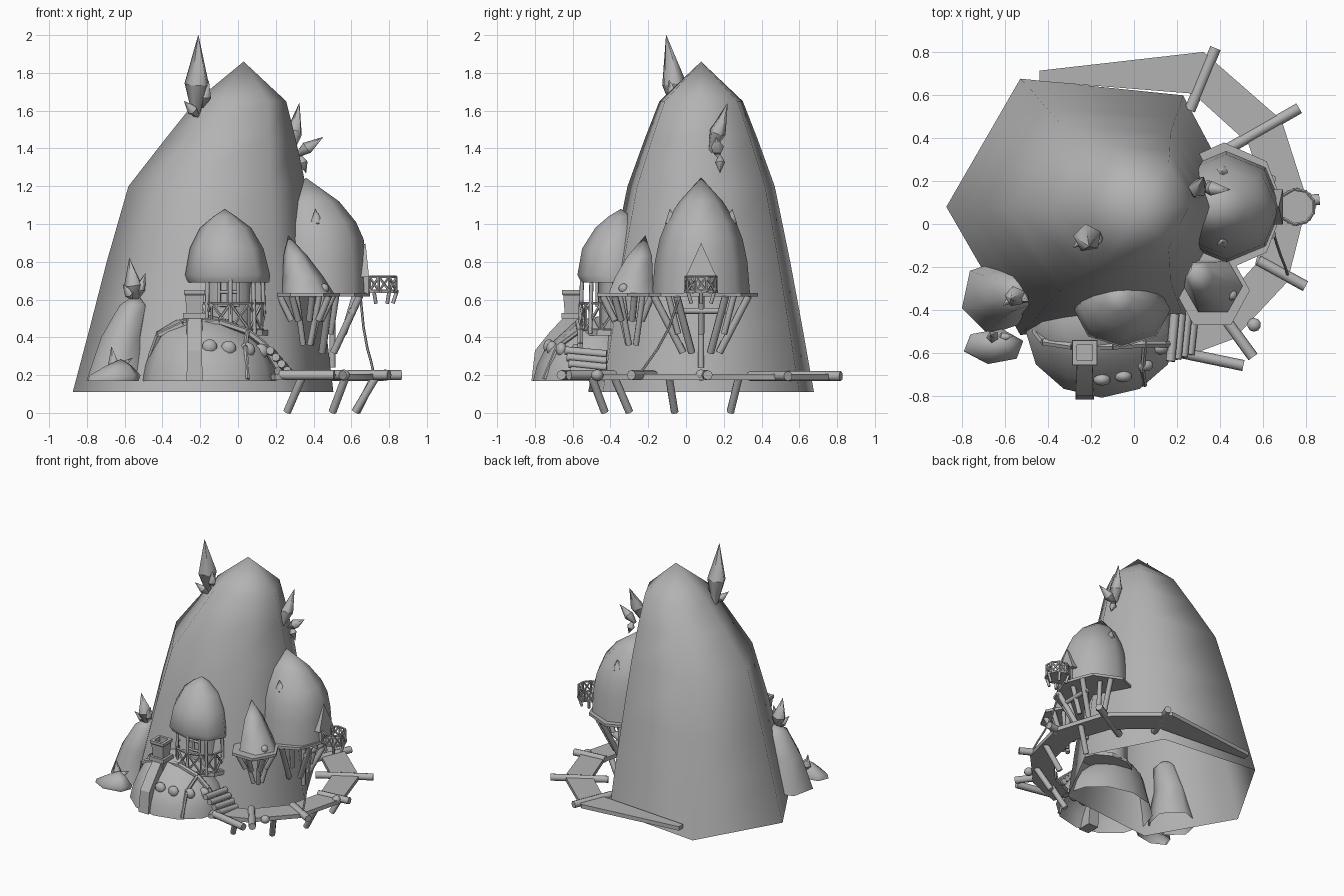
import bpy, bmesh, math
from math import sin, cos, pi, radians
from mathutils import Vector, Matrix

if "Cube" in bpy.data.objects:
    bpy.data.objects.remove(bpy.data.objects["Cube"])

stone = bpy.data.materials.new("plain grey")
stone.use_nodes = True
GREY = (0.45, 0.45, 0.45, 1)
stone.diffuse_color = GREY
stone.node_tree.nodes["Principled BSDF"].inputs["Base Color"].default_value = GREY


def finish(name, bm, angle=50):
    """Turn a bmesh into a shaded object."""
    bmesh.ops.recalc_face_normals(bm, faces=bm.faces)
    mesh = bpy.data.meshes.new(name)
    bm.to_mesh(mesh)
    bm.free()
    ob = bpy.data.objects.new(name, mesh)
    bpy.context.collection.objects.link(ob)
    mesh.materials.append(stone)
    bpy.ops.object.select_all(action='DESELECT')
    ob.select_set(True)
    bpy.context.view_layer.objects.active = ob
    bpy.ops.object.shade_smooth_by_angle(angle=radians(angle))
    return ob


def loft(name, rings, apex=None, sides=6, phase=0, angle=72, base=True):
    """Skin stacked rings (z, cx, cy, rx, ry); the base may be left open."""
    bm = bmesh.new()
    loops = []
    for z, cx, cy, rx, ry in rings:
        loops.append([bm.verts.new((cx + rx * cos(2 * pi * i / sides + phase),
                                    cy + ry * sin(2 * pi * i / sides + phase), z))
                      for i in range(sides)])
    for a, b in zip(loops, loops[1:]):
        for i in range(sides):
            j = (i + 1) % sides
            bm.faces.new((a[i], a[j], b[j], b[i]))
    if base:
        bm.faces.new(loops[0][::-1])
    if apex:
        tip = bm.verts.new(apex)
        for i in range(sides):
            bm.faces.new((loops[-1][i], loops[-1][(i + 1) % sides], tip))
    else:
        bm.faces.new(loops[-1])
    return finish(name, bm, angle)


def add_beam(bm, a, b, r1, r2=None, sides=8):
    a, b = Vector(a), Vector(b)
    turn = (b - a).to_track_quat('Z', 'Y').to_matrix().to_4x4()
    bmesh.ops.create_cone(bm, cap_ends=True, segments=sides, radius1=r1,
                          radius2=r1 if r2 is None else r2, depth=(b - a).length,
                          matrix=Matrix.Translation((a + b) / 2) @ turn)


def beams(name, pairs, r, sides=8):
    bm = bmesh.new()
    for a, b in pairs:
        add_beam(bm, a, b, r, sides=sides)
    return finish(name, bm)


def path(name, pts, r, sides=6):
    return beams(name, list(zip(pts, pts[1:])), r, sides)


def crystals(name, items):
    """Pointed shards, each (base, tip, radius), widest below the middle."""
    bm = bmesh.new()
    for base, tip, r in items:
        base, tip = Vector(base), Vector(tip)
        mid = base.lerp(tip, 0.4)
        add_beam(bm, base, mid, r * 0.3, r, 5)
        add_beam(bm, mid, tip, r, 0.001, 5)
    return finish(name, bm, 75)


def ball(name, centre, size):
    bm = bmesh.new()
    bmesh.ops.create_uvsphere(bm, u_segments=10, v_segments=7, radius=1,
                              matrix=Matrix.Translation(centre) @ Matrix.Diagonal((*size, 1)))
    return finish(name, bm)


def fence(name, centre, r, height, start, end, panels, thick=0.006):
    """Curved railing with crossed braces between its posts."""
    up = Vector((0, 0, height))
    base = [Vector(centre) + Vector((r * cos(t), r * sin(t), 0)) for t in
            (radians(start + (end - start) * i / panels) for i in range(panels + 1))]
    pairs = [(p, p + up) for p in base]
    for p, q in zip(base, base[1:]):
        pairs += [(p, q + up), (q, p + up), (p + up, q + up), (p, q)]
    return beams(name, pairs, thick, 5)


def struts(name, centre, r_top, r_low, drop, angles, thick):
    c = Vector(centre)
    pairs = []
    for d in angles:
        out = Vector((cos(radians(d)), sin(radians(d)), 0))
        pairs.append((c + out * r_top, c + out * r_low - Vector((0, 0, drop))))
    return beams(name, pairs, thick)


# Main hollow peak, open below, narrower on its +x side
peak = loft("mountain", [(.11, -.185, .08, .69, .69), (.45, -.16, .08, .625, .62),
                         (.8, -.14, .08, .555, .545), (1.2, -.11, .08, .47, .45),
                         (1.45, -.04, .08, .345, .345), (1.65, .015, .08, .24, .255)],
            apex=(.03, .08, 1.86), base=False)
for v in peak.data.vertices:
    if v.index % 6 in (1, 5):
        side = v.co.y - .08
        v.co.x += abs(side) * .115
        v.co.y -= side * .13

# Side rocks
loft("left_spire", [(.17, -.64, -.34, .17, .18), (.4, -.61, -.33, .12, .13),
                    (.57, -.55, -.32, .08, .09)], apex=(-.54, -.31, .63), phase=.3, base=False)
loft("low_rock", [(.17, -.66, -.57, .14, .08), (.2, -.65, -.57, .14, .085),
                  (.25, -.63, -.56, .07, .05)], apex=(-.62, -.55, .285), phase=.3, base=False)

# Crystal clusters
crystals("peak_crystals", [((-.22, -.04, 1.57), (-.21, -.105, 2.0), .068),
                           ((-.19, -.05, 1.62), (-.155, -.09, 1.76), .035),
                           ((-.21, -.06, 1.57), (-.285, -.11, 1.65), .03)])
crystals("side_crystals", [((.28, .13, 1.38), (.325, .22, 1.64), .046),
                           ((.31, .17, 1.36), (.45, .16, 1.46), .036),
                           ((.33, .18, 1.36), (.36, .18, 1.27), .028)])
crystals("spire_crystals", [((-.54, -.33, .58), (-.575, -.35, .82), .05),
                            ((-.54, -.33, .6), (-.49, -.36, .74), .03),
                            ((-.55, -.33, .6), (-.61, -.38, .68), .028)])
crystals("rock_crystals", [((-.65, -.53, .2), (-.67, -.52, .35), .03),
                           ((-.64, -.53, .23), (-.56, -.52, .29), .022)])
crystals("hut_crystals", [((.415, s * .15 + .08, .96), (.41, s * .165 + .08, 1.08), .036)
                          for s in (-1, 1)])

# Rounded front house with its ridge, ribs and porthole hoods
loft("front_house", [(.17, -.15, -.5, .355, .31), (.25, -.15, -.5, .34, .29),
                     (.34, -.155, -.49, .305, .255), (.43, -.19, -.46, .24, .185),
                     (.49, -.18, -.44, .15, .14)], apex=(-.17, -.41, .52), sides=12, base=False)
path("house_ridge", [(-.46, -.5, .3), (-.42, -.55, .41), (-.29, -.57, .47), (-.1, -.57, .48),
                     (.05, -.56, .43), (.14, -.56, .36), (.21, -.56, .24)], .018)
path("house_rib", [(.05, -.57, .43), (.04, -.68, .35), (.05, -.75, .18)], .012)
for i, x in enumerate((-.15, -.05, .05, .12)):
    y = -.49 - .255 * math.sqrt(1 - ((x + .155) / .305) ** 2)
    ball(f"porthole_{i + 1}", (x, y + .02, .35 - i * .008), (.042, .03, .04))

# Chimney and buttress
sq = dict(sides=4, phase=pi / 4, angle=30)
loft("chimney", [(.3, -.23, -.6, .06, .06), (.5, -.23, -.6, .06, .06),
                 (.5, -.23, -.6, .085, .085), (.53, -.23, -.6, .085, .085),
                 (.53, -.23, -.6, .06, .06), (.62, -.23, -.6, .07, .07),
                 (.63, -.23, -.6, .08, .08), (.65, -.23, -.6, .08, .08),
                 (.65, -.23, -.6, .05, .05), (.6, -.23, -.6, .05, .05)], **sq)
loft("buttress", [(.17, -.23, -.765, .06, .075), (.33, -.23, -.75, .055, .07),
                  (.43, -.23, -.67, .055, .07), (.5, -.23, -.61, .05, .06)], **sq)

# Central hut: overhanging open cap on a railed porch
loft("central_cap", [(.69, -.05, -.39, .215, .165), (.73, -.055, -.4, .225, .175),
                     (.87, -.06, -.38, .195, .17), (.98, -.065, -.36, .135, .12),
                     (1.04, -.07, -.35, .06, .06)], apex=(-.07, -.345, 1.08), sides=8, base=False)
loft("central_wall", [(.42, -.05, -.33, .13, .13), (.72, -.05, -.33, .13, .13)], sides=8)
loft("central_porch", [(.41, -.04, -.37, .21, .17), (.44, -.04, -.37, .21, .17)], sides=10, angle=30)
fence("central_rail", (-.04, -.38, .44), .18, .14, -190, 10, 6, .008)
struts("central_posts", (-.04, -.38, .72), .17, .18, .3, range(-180, 1, 45), .011)
beams("central_window_frame", [((x, -.47, .56), (x, -.47, .71)) for x in (-.1, -.05, 0)]
      + [((-.1, -.47, z), (0, -.47, z)) for z in (.57, .64)], .009)

# Small leaning hut on its platform
loft("small_hut", [(.63, .37, -.29, .14, .14), (.72, .345, -.275, .108, .115),
                   (.83, .305, -.245, .064, .075)], apex=(.265, -.215, .94))
loft("small_platform", [(.615, .365, -.31, .175, .185), (.635, .365, -.31, .175, .185)], angle=30)
ball("hut_lantern", (.455, -.33, .658), (.027, .027, .027))
struts("small_struts", (.36, -.3, .62), .145, .08, .13, range(-165, 60, 44), .018)
struts("small_long_struts", (.36, -.28, .62), .1, .03, .26, (-120, -45, 30), .016)

# Large side hut with pointed entry
loft("large_hut", [(.62, .43, .08, .26, .26), (.8, .43, .08, .25, .245),
                   (.92, .42, .08, .245, .22), (1.01, .41, .08, .215, .185),
                   (1.12, .38, .08, .155, .115)], apex=(.36, .08, 1.245), sides=8)
loft("large_platform", [(.615, .42, .08, .28, .3), (.635, .42, .08, .28, .3)], sides=8, angle=30)
loft("entry_gable", [(.63, .64, .08, .075, .07), (.72, .64, .08, .075, .07),
                     (.72, .63, .08, .09, .115)], apex=(.675, .08, .9), **sq)
struts("large_struts", (.42, .08, .62), .26, .1, .3, (-75, -30, 30, 75), .02)
struts("large_posts", (.42, .08, .62), .2, .14, .2, (-60, 0, 60), .017)
beams("large_crossbeams", [((.6, -.05, .54), (.6, .21, .54)),
                           ((.5, .08, .24), (.5, .08, .62))], .016)

# Balcony
loft("balcony_floor", [(.635, .76, .08, .09, .09), (.65, .76, .08, .09, .09)], sides=8, angle=30)
fence("balcony_rail", (.76, .08, .645), .083, .075, -140, 140, 7, .007)
struts("balcony_struts", (.76, .08, .64), .08, .06, .06, range(-120, 121, 60), .01)

# Ring walkway as a mitred plank strip
track = [(-.44, .69, .025), (.3, .705, .1), (.61, .43, .095), (.72, .1, .09),
         (.64, -.23, .085), (.42, -.47, .08), (.17, -.57, .07)]
bm = bmesh.new()
rows = []
for i, (x, y, w) in enumerate(track):
    a, b = track[max(i - 1, 0)], track[min(i + 1, len(track) - 1)]
    n = Vector((a[1] - b[1], b[0] - a[0], 0)).normalized() * w
    p = Vector((x, y, 0))
    rows.append([bm.verts.new(p + n * s + Vector((0, 0, z)))
                 for s, z in ((1, .175), (1, .205), (-1, .205), (-1, .175))])
for a, b in zip(rows, rows[1:]):
    for k in range(4):
        m = (k + 1) % 4
        bm.faces.new((a[k], a[m], b[m], b[k]))
bm.faces.new(rows[0])
bm.faces.new(rows[-1][::-1])
finish("walkway", bm, 30)

# Logs across the walkway and piles below it
beams("walkway_logs", [((.26, .53, .195), (.38, .82, .195)), ((.42, .34, .195), (.77, .54, .195)),
                       ((.62, .09, .2), (.865, .115, .2)), ((.58, -.17, .2), (.8, -.29, .2)),
                       ((.38, -.38, .2), (.555, -.62, .2)), ((.22, -.6, .2), (.51, -.66, .2))], .026)
beams("walkway_piles", [((.34, -.5, .19), (.26, -.43, .005)), ((.57, -.38, .19), (.5, -.3, .005)),
                        ((.73, -.09, .19), (.62, -.06, .005)), ((.72, .28, .19), (.63, .235, .005))], .021)
ball("walkway_knob", (.56, -.47, .2), (.033, .033, .03))
ball("walkway_end_knob", (.78, .08, .2), (.03, .03, .03))

# Stepped logs beside the house, and the hanging rope
beams("steps", [((.17 + i * .03, -.64 + i * .01, .33 - i * .035),
                 (.19 + i * .03, -.42, .31 - i * .035)) for i in range(4)], .022)
path("rope", [(.65, -.04, .6), (.665, -.09, .45), (.685, -.15, .34),
              (.705, -.2, .27), (.72, -.25, .2)], .007)
